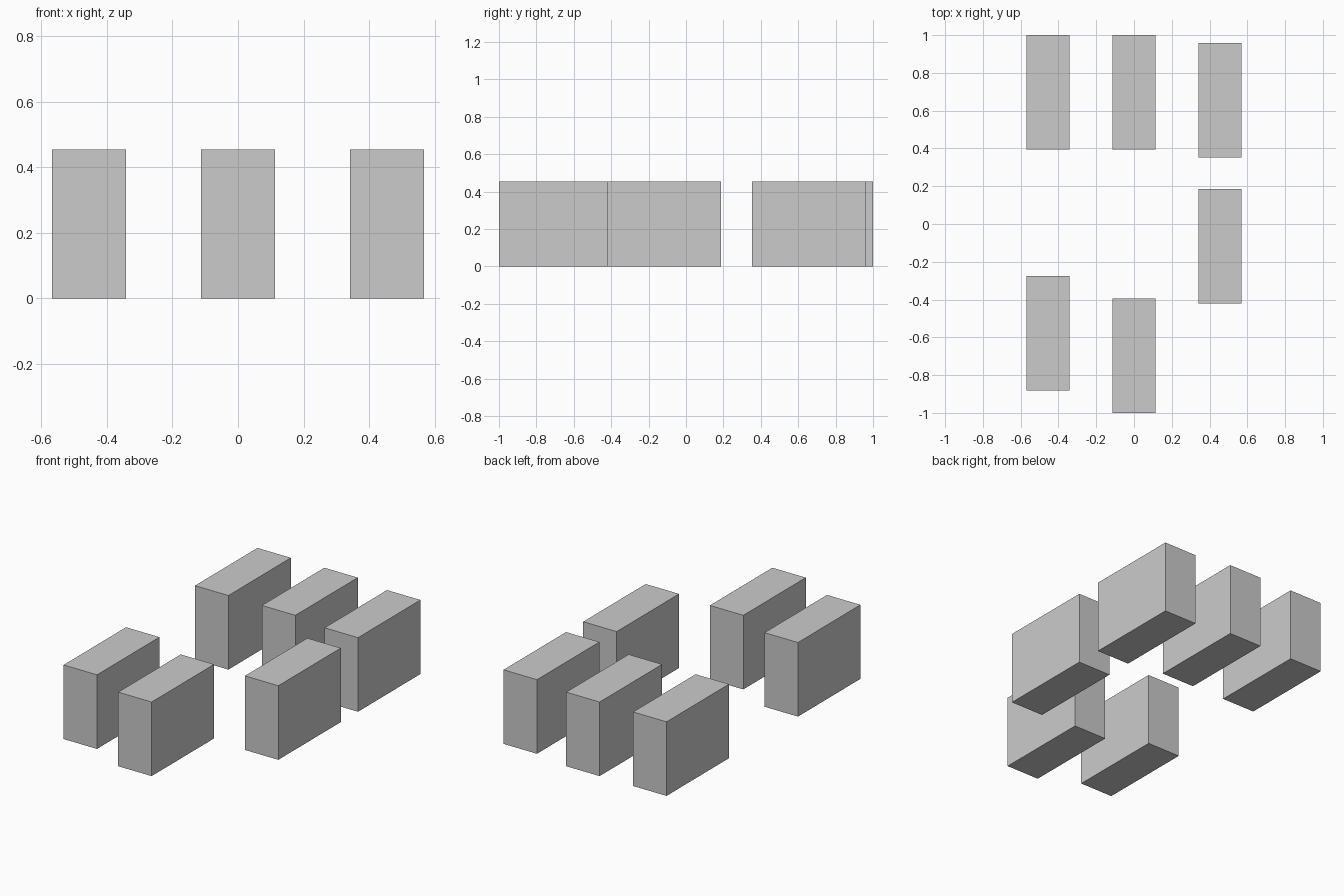
import bpy

if "Cube" in bpy.data.objects:
    bpy.data.objects.remove(bpy.data.objects["Cube"])

# Six identical blocks in three columns
SIZE = (0.227, 0.606, 0.455)
COLUMNS = {
    "left": (-0.4545, (0.697, -0.578)),
    "middle": (0.0, (0.697, -0.697)),
    "right": (0.4545, (0.656, -0.117)),
}


def add_block(name, x, y):
    bpy.ops.mesh.primitive_cube_add(size=1, location=(x, y, SIZE[2] / 2))
    block = bpy.context.object
    block.name = name
    block.scale = SIZE
    bpy.ops.object.transform_apply(location=False, rotation=False, scale=True)


for column, (x, ys) in COLUMNS.items():
    for row, y in zip(("back", "front"), ys):
        add_block(f"{column}_{row}_block", x, y)
